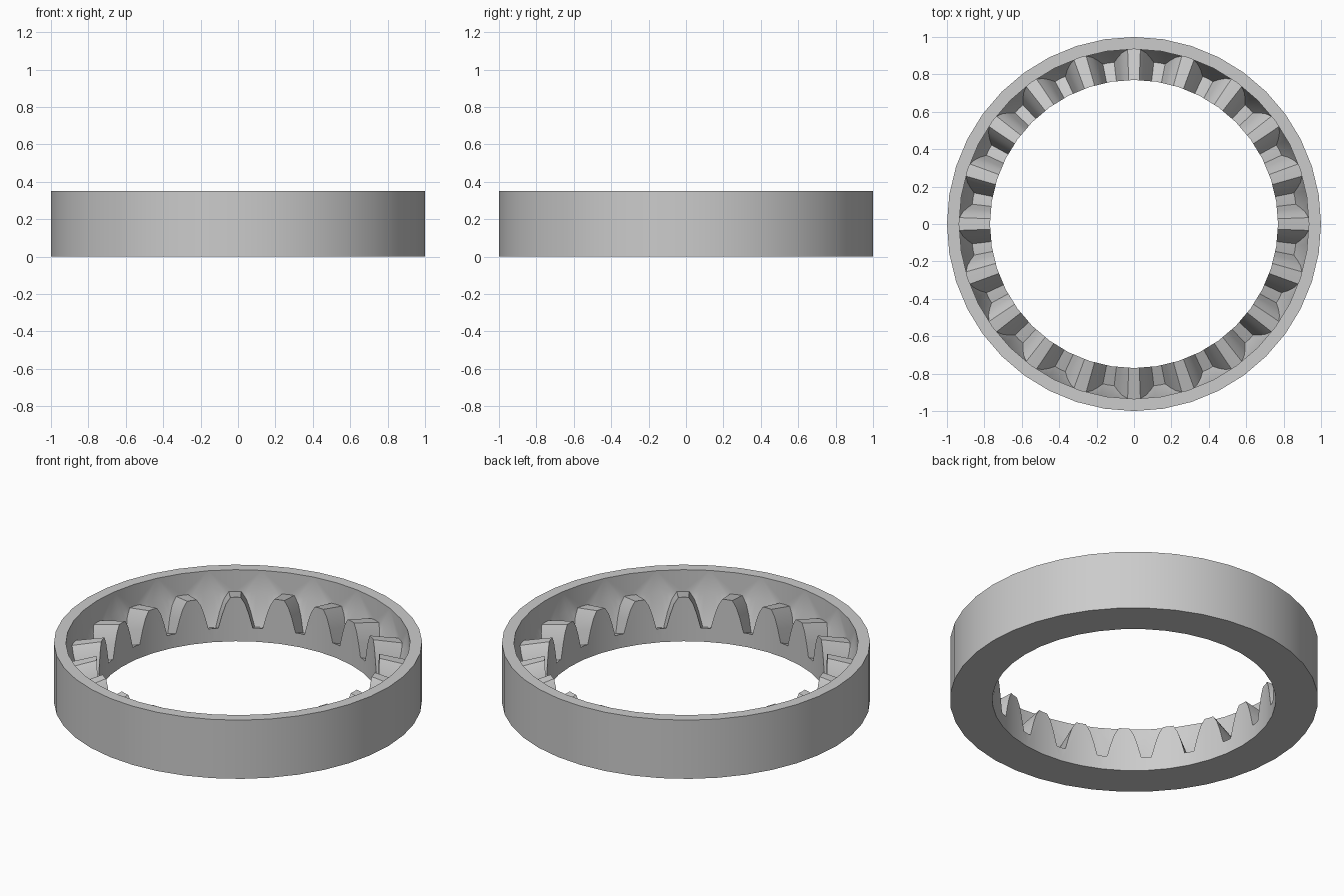
import bpy, bmesh
from math import sin, cos, radians

if "Cube" in bpy.data.objects:
    bpy.data.objects.remove(bpy.data.objects["Cube"], do_unlink=True)

TEETH = 20
HALF = 180 / TEETH                  # half a tooth pitch, one facet of the ring
R_OUT, R_WALL, R_ROOT, R_BORE = 1.0, 0.935, 0.872, 0.77
H, Z_JOIN = 0.352, 0.222
TIP_Z, ROOT_Z, ROOT_BACK_Z = 0.264, 0.082, 0.04

# angle from the tooth centre and relative height across half a tooth
FLANK = [(0, 1), (2.1, 1), (3.9, 0.78), (5.4, 0.45), (7, 0), (HALF, 0)]


def lerp(a, b, t):
    return a + (b - a) * t


def point(r, a, z, mid):
    """Point on the flat facet whose middle lies at angle mid."""
    r *= cos(radians(HALF / 2)) / cos(radians(a - mid))
    return (r * cos(radians(a)), r * sin(radians(a)), z)


bm = bmesh.new()


def face(points):
    bm.faces.new([bm.verts.new(p) for p in points])


for i in range(TEETH):
    for side in (-1, 1):
        centre = i * 2 * HALF
        mid = centre + side * HALF / 2
        ends = (centre, centre + side * HALF)

        def row(r, z):
            return [point(r, a, z, mid) for a in ends]

        # gear surface: sloping tooth or gap, then the conical back
        join, back, front = [], [], []
        for offset, t in FLANK:
            a = centre + side * offset
            join.append(point(R_WALL, a, Z_JOIN, mid))
            back.append(point(lerp(R_ROOT, R_WALL, t), a, lerp(ROOT_BACK_Z, Z_JOIN, t), mid))
            front.append(point(R_BORE, a, lerp(ROOT_Z, TIP_Z, t), mid))
        for k in range(len(FLANK) - 1):
            face([front[k], front[k + 1], back[k + 1], back[k]])
            face([back[k], back[k + 1], join[k + 1], join[k]])

        # bottom, outside, rim, inner wall and bore
        loops = [row(R_BORE, 0), row(R_OUT, 0), row(R_OUT, H), row(R_WALL, H)]
        for p, q in zip(loops, loops[1:]):
            face(p + q[::-1])
        face(loops[3] + join[::-1])
        face(loops[0] + front[::-1])

bmesh.ops.remove_doubles(bm, verts=bm.verts[:], dist=0.0005)
bmesh.ops.dissolve_degenerate(bm, edges=bm.edges[:], dist=0.0001)
bmesh.ops.recalc_face_normals(bm, faces=bm.faces[:])
mesh = bpy.data.meshes.new("crown_gear_ring")
bm.to_mesh(mesh)
bm.free()

# single grey finish
mat = bpy.data.materials.new("light_grey")
mat.use_nodes = True
grey = (0.6, 0.6, 0.6, 1)
mat.diffuse_color = grey
mat.node_tree.nodes["Principled BSDF"].inputs["Base Color"].default_value = grey
mesh.materials.append(mat)

ring = bpy.data.objects.new("crown_gear_ring", mesh)
bpy.context.collection.objects.link(ring)
bpy.context.view_layer.objects.active = ring
ring.select_set(True)
bpy.ops.object.shade_smooth_by_angle(angle=radians(30))
